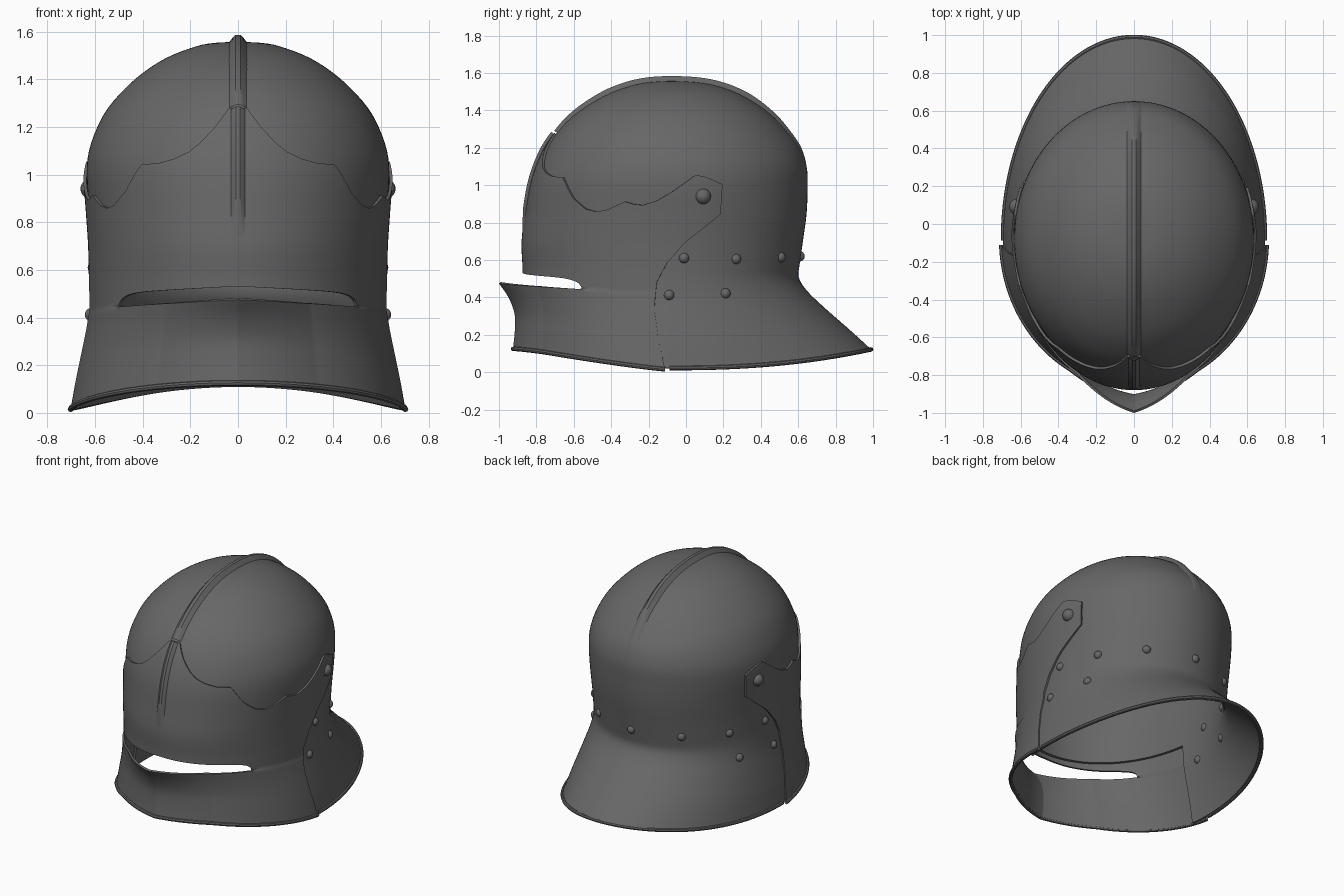
import bpy, bmesh, math
from math import sin, cos, pi, radians

if "Cube" in bpy.data.objects:
    bpy.data.objects.remove(bpy.data.objects["Cube"])

steel = bpy.data.materials.new("dark steel")
steel.diffuse_color = (0.135, 0.135, 0.135, 1)
steel.use_nodes = True
steel.node_tree.nodes["Principled BSDF"].inputs["Base Color"].default_value = steel.diffuse_color
YC = -0.08                                   # y of the widest section


def spline(keys, s):
    """Smooth interpolation through rows (s, a, b, ...)."""
    s = min(max(s, keys[0][0]), keys[-1][0])
    i = 0
    while i < len(keys) - 2 and s > keys[i + 1][0]:
        i += 1

    def slope(k, j):
        a, b = keys[max(k - 1, 0)], keys[min(k + 1, len(keys) - 1)]
        return (b[j] - a[j]) / (b[0] - a[0])
    p, q = keys[i], keys[i + 1]
    d = q[0] - p[0]
    u = (s - p[0]) / d
    return [(2*u**3 - 3*u*u + 1) * p[j] + (u**3 - 2*u*u + u) * d * slope(i, j)
            + (3*u*u - 2*u**3) * q[j] + (u**3 - u*u) * d * slope(i + 1, j)
            for j in range(1, len(p))]


def linear(keys, s):
    for (a, p), (b, q) in zip(keys, keys[1:]):
        if s <= b:
            return p + (q - p) * max(0, (s - a) / (b - a))
    return keys[-1][1]


def section(t, z, yf, yb, w, d=0.0):
    """Point of an egg-shaped section; t runs from front (0) to back (pi)."""
    a = YC - yf + d if cos(t) > 0 else yb + d - YC
    return ((w + d) * sin(t), YC - a * cos(t), z)


def finish(ob, angle=35):
    bpy.ops.object.select_all(action='DESELECT')
    ob.select_set(True)
    bpy.context.view_layer.objects.active = ob
    bpy.ops.object.convert(target='MESH')
    ob = bpy.context.object
    bpy.ops.object.shade_smooth_by_angle(angle=radians(angle))
    ob.data.materials.clear()
    ob.data.materials.append(steel)


def plate(name, rows, keep=lambda r, c: True, thick=0.0, mirror=False):
    """Grid of points turned into a sheet-metal part."""
    bm = bmesh.new()
    vs = [[bm.verts.new(p) for p in row] for row in rows]
    for r in range(len(rows) - 1):
        for c in range(len(rows[0]) - 1):
            if keep(r, c):
                bm.faces.new((vs[r][c], vs[r+1][c], vs[r+1][c+1], vs[r][c+1]))
    bmesh.ops.remove_doubles(bm, verts=bm.verts, dist=0.0004)
    bmesh.ops.delete(bm, geom=[v for v in bm.verts if not v.link_faces], context='VERTS')
    me = bpy.data.meshes.new(name)
    bm.to_mesh(me)
    bm.free()
    ob = bpy.data.objects.new(name, me)
    bpy.context.collection.objects.link(ob)
    if mirror:
        ob.modifiers.new("mirror", 'MIRROR')
    if thick:
        m = ob.modifiers.new("thickness", 'SOLIDIFY')
        m.thickness, m.offset = thick, -1
    finish(ob)


# Skull rows: z, front y, back y, half width
DOME = [(.56, -.86, .605, .612), (.7, -.865, .625, .615), (.85, -.845, .645, .625),
        (1.0, -.82, .65, .635), (1.1, -.79, .645, .625), (1.2, -.745, .61, .59),
        (1.28, -.69, .55, .545), (1.36, -.615, .475, .475), (1.43, -.52, .385, .395),
        (1.49, -.41, .28, .30), (1.53, -.30, .17, .20), (1.55, -.20, .06, .12),
        (1.558, YC, YC, 0)]
DOME_I = [(i, *k) for i, k in enumerate(DOME)]
# Neck flare: fraction downwards, back y, half width
TAIL = [(0, .605, .612), (.12, .602, .614), (.28, .645, .622), (.5, .745, .645),
        (.75, .87, .672), (1, .99, .693)]


def tail_point(t, u):
    zb = .022 + .1 * max(0, -cos(t)) ** 2.3
    yb, w = spline(TAIL, u)
    return section(t, .56 + (zb - .56) * u, -.86, yb, w)


# Skull with flared neck guard
N, T0 = 72, radians(80)
ts = [pi * c / N for c in range(N + 1)]
skull = [[section(t, *spline(DOME_I, 12 - i / 3)) for t in ts] for i in range(37)]
skull += [[tail_point(t, i / 18) for t in ts] for i in range(1, 19)]
plate("skull_and_neck_guard", skull, lambda r, c: r < 36 or ts[c] >= T0, .018, True)

# Visor outline: upper edge by angle, rear edge angle by height
TOP = [(0, 1.28), (.068, 1.28), (.16, 1.2), (.26, 1.13), (.33, 1.095), (.42, 1.068),
       (.54, 1.048), (.68, 1.042), (.82, .93), (.94, .873), (1.03, .858), (1.12, .87),
       (1.245, .912), (1.31, .898), (1.375, .893), (1.48, .92), (1.57, .96),
       (1.75, 1.055), (1.82, 1.045), (1.95, 1.005)]
REAR = [(.02, 1.53), (.2, 1.48), (.35, 1.455), (.5, 1.475), (.6, 1.545), (.7, 1.67),
        (.8, 1.85), (.85, 1.937), (1.005, 1.95)]
# Lower visor: fraction up, front y, half width, keel depth
CHIN = [(0, -.865, .703, .06), (.3, -.855, .682, .06), (.55, -.85, .662, .068),
        (.8, -.862, .642, .09), (1, -.88, .628, .12)]
M, SLIT = 130, .92


def slit_low(t):
    return .445 + .03 * (1 - t / SLIT) if t < SLIT else max(.425, .445 - .06 * (t - SLIT))


def slit_high(t):
    return slit_low(t) + .006 + .05 * math.sqrt(max(0, 1 - (t / SLIT) ** 10))


def upper_visor(c, v):
    t = c * linear(REAR, .45 + .555 * v)
    z0 = slit_high(t)
    z = z0 + (linear(TOP, c * 1.95) - z0) * v
    return section(t, z, *spline(DOME, z), d=.014)


def lower_visor(c, v):
    t = c * linear(REAR, .02 + .425 * v)
    zb = .013 + .112 * max(0, cos(t)) ** 1.2
    yf, w, keel = spline(CHIN, v)
    x, y, z = section(t, zb + (slit_low(t) - zb) * v, yf, .62, w)
    y -= keel * max(0, 1 - t / .5) + .025 * v * v * max(0, 1 - t / 1.15) * min(1, t / .5)
    return (x, y, z)


cols = [c / M for c in range(M + 1)]
UP, LOW = 32, 20
visor = [[upper_visor(c, 1 - i / UP) for c in cols] for i in range(UP + 1)]
visor += [[lower_visor(c, 1 - i / LOW) for c in cols] for i in range(LOW + 1)]
slit_end = SLIT / linear(REAR, .45)
plate("visor", visor, lambda r, c: r != UP or cols[c] > slit_end, .013, True)


# Raised comb along the centre line
def comb(name, path, width):
    rows = []
    for i, (y, z, h) in enumerate(path):
        a, b = path[max(i - 1, 0)], path[min(i + 1, len(path) - 1)]
        ty, tz = b[0] - a[0], b[1] - a[1]
        n = math.hypot(ty, tz)
        rows.append([(x * width, y - tz / n * o, z + ty / n * o) for x, o in
                     ((1, -.008), (.75, .05 * h), (.5, .6 * h), (.25, h), (-.25, h),
                      (-.5, .6 * h), (-.75, .05 * h), (-1, -.008))])
    plate(name, rows)


path = []
for i in range(25):                           # front of the dome up to the crown
    z, yf, yb, w = spline(DOME_I, 6 + i / 4)
    path.append((yf, z, .018 + .009 * min(1, i / 12)))
for i in range(1, 33):                        # crown down to the back
    z, yf, yb, w = spline(DOME_I, 12 - i / 4)
    path.append((yb, z, .027 * min(1, (32 - i) / 18)))
comb("skull_comb", path, .045)
path = []
for i in range(25):
    z = .74 + .535 * i / 24
    path.append((spline(DOME, z)[0] - .014, z, .016 * min(1, i / 6)))
comb("visor_comb", path, .036)


# Rolled rims on the lower edges
def rim(name, pts):
    cu = bpy.data.curves.new(name, 'CURVE')
    cu.dimensions = '3D'
    cu.bevel_depth, cu.bevel_resolution, cu.use_fill_caps = .012, 2, True
    sp = cu.splines.new('POLY')
    sp.points.add(len(pts) - 1)
    for p, q in zip(sp.points, pts):
        p.co = (*q, 1)
    ob = bpy.data.objects.new(name, cu)
    bpy.context.collection.objects.link(ob)
    finish(ob)


def both(half):
    """Mirror a half path across x = 0, joined at its first point."""
    return [(-x, y, z) for x, y, z in reversed(half[1:])] + half


rim("visor_rim", both([lower_visor(c / 50, 0) for c in range(51)]))
rim("neck_guard_rim", both([tail_point(pi - (pi - 1.56) * c / 50, 1) for c in range(51)]))


# Rivets and visor pivots
def rivet(name, p, r):
    for s in ((1, -1) if abs(p[0]) > .01 else (1,)):
        bpy.ops.mesh.primitive_uv_sphere_add(segments=20, ring_count=12, radius=r,
                                             location=(s * p[0], p[1], p[2]))
        ob = bpy.context.object
        ob.name = name
        finish(ob, 60)


def angle_at(y, yf, yb):
    return math.acos(max(-1, min(1, (YC - y) / (YC - yf if y < YC else yb - YC))))


for y, z in ((-.01, .61), (.27, .605), (.51, .615), (.7, .62)):
    yf, yb, w = spline(DOME, z)
    rivet("lining_rivet", section(angle_at(y, yf, yb), z, yf, yb, w, -.007), .028)
for y, u in ((-.09, .275), (.21, .265)):
    yb, w = spline(TAIL, u)
    x, y, z = tail_point(angle_at(y, -.86, yb), u)
    rivet("strap_rivet", (x - .007, y, z), .028)
yf, yb, w = spline(DOME, .94)
rivet("visor_pivot", section(angle_at(.09, yf, yb), .94, yf, yb, w, .004), .042)
